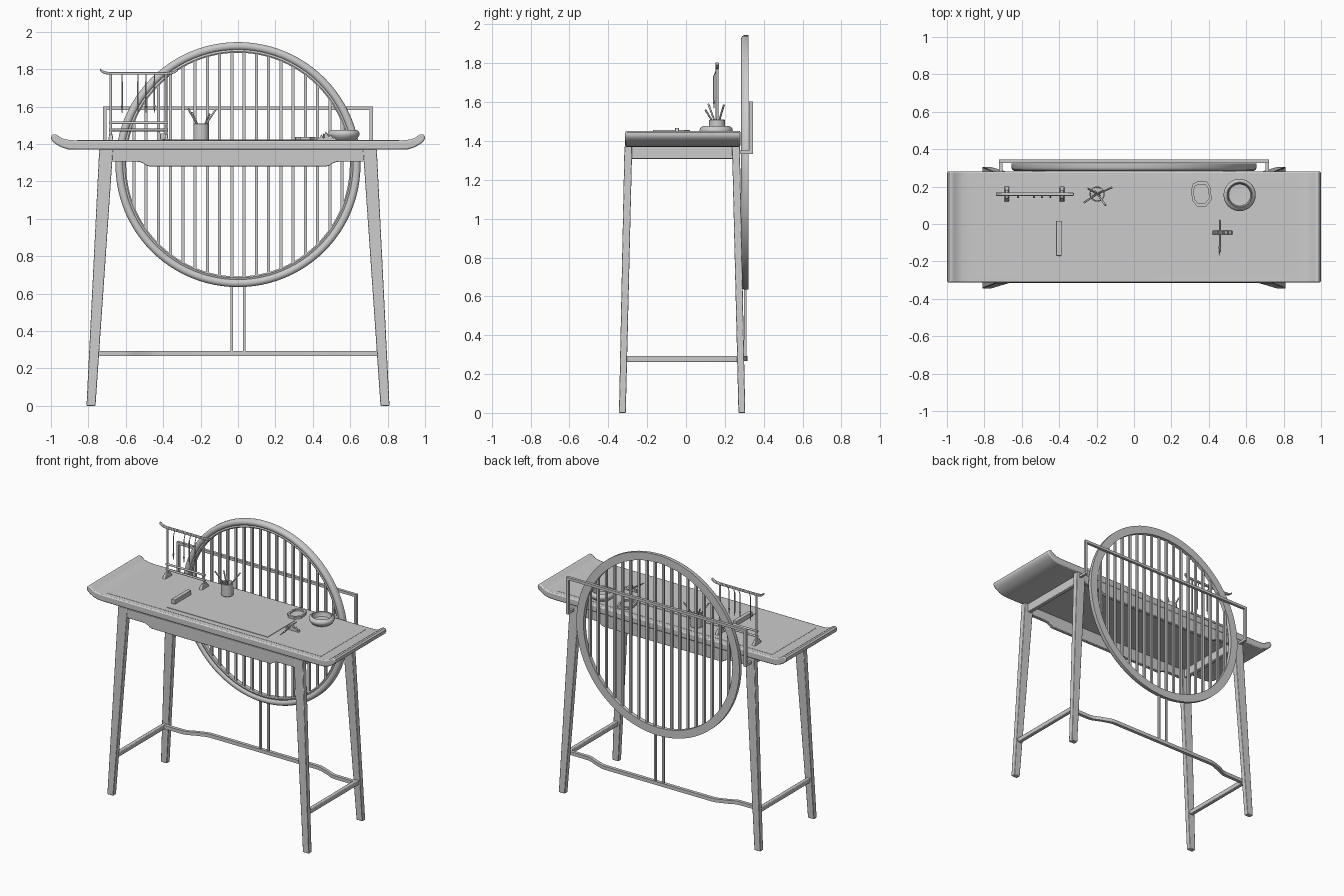
import bpy, bmesh, math
from mathutils import Vector, Matrix

if "Cube" in bpy.data.objects:
    bpy.data.objects.remove(bpy.data.objects["Cube"])


def finish(name, bm, bevel=0.0, smooth=True):
    bmesh.ops.recalc_face_normals(bm, faces=bm.faces)
    me = bpy.data.meshes.new(name)
    bm.to_mesh(me)
    bm.free()
    ob = bpy.data.objects.new(name, me)
    bpy.context.collection.objects.link(ob)
    if smooth:
        bpy.ops.object.select_all(action='DESELECT')
        ob.select_set(True)
        bpy.context.view_layer.objects.active = ob
        bpy.ops.object.shade_smooth_by_angle(angle=math.radians(35))
    if bevel:
        m = ob.modifiers.new("soft_edges", 'BEVEL')
        m.width, m.segments, m.limit_method = bevel, 2, 'ANGLE'
        m.angle_limit = math.radians(60)
    return ob


def loft(name, a, b, bevel=0.0):
    """Solid between two matching 3D outlines."""
    bm = bmesh.new()
    va, vb = [bm.verts.new(p) for p in a], [bm.verts.new(p) for p in b]
    n = len(a)
    bm.faces.new(va)
    bm.faces.new(vb[::-1])
    for i in range(n):
        bm.faces.new((va[i], va[(i + 1) % n], vb[(i + 1) % n], vb[i]))
    return finish(name, bm, bevel)


def prism(name, pts, axis, lo, hi, bevel=0.0):
    """2D outline extruded along axis 'y' (x,z points) or 'z' (x,y points)."""
    put = (lambda p, t: (p[0], t, p[1])) if axis == 'y' else (lambda p, t: (p[0], p[1], t))
    return loft(name, [put(p, lo) for p in pts], [put(p, hi) for p in pts], bevel)


def rect(x0, x1, y0, y1):
    return [(x0, y0), (x1, y0), (x1, y1), (x0, y1)]


def box(name, x, y, z, bevel=0.0):
    return prism(name, rect(*x, *y), 'z', *z, bevel)


def rod(name, a, b, r1, r2=None, seg=12):
    a, b = Vector(a), Vector(b)
    bm = bmesh.new()
    mat = Matrix.Translation((a + b) / 2) @ (b - a).to_track_quat('Z', 'Y').to_matrix().to_4x4()
    bmesh.ops.create_cone(bm, cap_ends=True, segments=seg, radius1=r1,
                          radius2=r1 if r2 is None else r2, depth=(b - a).length, matrix=mat)
    return finish(name, bm)


def lathe(name, prof, center, axis='z', seg=48):
    """Closed (radius, height) profile turned around an axis."""
    bm = bmesh.new()
    rings = []
    for i in range(seg):
        t = 2 * math.pi * i / seg
        c, s = math.cos(t), math.sin(t)
        rings.append([bm.verts.new(Vector(center) + Vector((r * c, h, r * s) if axis == 'y' else (r * c, r * s, h)))
                      for r, h in prof])
    n = len(prof)
    for i in range(seg):
        p, q = rings[i], rings[(i + 1) % seg]
        for j in range(n):
            k = (j + 1) % n
            bm.faces.new((p[j], q[j], q[k], p[k]))
    bmesh.ops.remove_doubles(bm, verts=bm.verts, dist=1e-6)
    return finish(name, bm)


def strip(path, h):
    """Band outline of half width h around a mostly horizontal path."""
    return [(x, y - h) for x, y in path] + [(x, y + h) for x, y in reversed(path)]


def mirrored(half):
    """Right-hand path points completed by their left-hand mirror."""
    return [(-x, y) for x, y in reversed(half)] + half


# Table top with upturned ends, inset panel
under = [(.86, 1.37), (.91, 1.372), (.945, 1.383), (.975, 1.4), (.993, 1.415), (1, 1.43), (.998, 1.443),
         (.988, 1.452), (.975, 1.452), (.962, 1.445), (.945, 1.432), (.92, 1.424), (.88, 1.42)]
prism("table_top", under + [(-x, z) for x, z in reversed(under)], 'y', -.313, .28, .008)
box("top_panel", (-.86, .86), (-.275, .24), (1.41, 1.4215))

# Tapered splayed legs
YC = -.02
for sx in (1, -1):
    side = "right" if sx > 0 else "left"
    for sy in (1, -1):
        foot = [(sx * x, YC + sy * y, 0) for x, y in rect(.762, .81, .29, .325)]
        head = [(sx * x, YC + sy * y, 1.372) for x, y in rect(.668, .742, .257, .297)]
        loft(("back_leg_" if sy > 0 else "front_leg_") + side, foot, head, .004)
    # Side apron and side stretcher
    box("side_apron_" + side, sorted((sx * .685, sx * .715)), (-.29, .25), (1.308, 1.372), .004)
    box("side_stretcher_" + side, sorted((sx * .757, sx * .785)), (-.315, .275), (.262, .294), .004)

# Front and back aprons with a lowered middle
apron = mirrored([(.47, 1.28), (.487, 1.284), (.505, 1.296), (.525, 1.304), (.545, 1.306), (.72, 1.306), (.72, 1.372)])
prism("front_apron", apron, 'y', -.315, -.29, .003)
prism("back_apron", apron, 'y', .25, .275, .003)

# Wavy rear stretcher
wave = mirrored([(.43, .305), (.46, .301), (.49, .29), (.52, .28), (.55, .267), (.58, .252), (.61, .247), (.77, .245)])
prism("rear_stretcher", strip(wave, .012), 'z', .268, .293)

# Round lattice screen
lathe("screen_ring", [(.598, .323), (.655, .323), (.655, .3), (.65, .29), (.64, .284), (.627, .284),
                      (.618, .29), (.615, .295), (.605, .291), (.598, .295)], (0, 0, 1.29), 'y', 96)
for i in range(18):
    x = (i - 8.5) * .0655
    h = math.sqrt(.605 ** 2 - x * x)
    box(f"screen_bar_{i + 1}", (x - .008, x + .008), (.297, .313), (1.29 - h, 1.29 + h))
for x in (-.033, .033):
    box("screen_support", (x - .007, x + .007), (.298, .312), (.285, .64))

# Rear carrying frame behind the screen
box("frame_rail", (-.722, .722), (.325, .345), (1.583, 1.602))
for sx in (1, -1):
    xs = sorted((sx * .704, sx * .722))
    box("frame_post", xs, (.325, .345), (1.333, 1.583))
    box("frame_bracket", xs, (.26, .325), (1.333, 1.351))

# Brush hanger with hanging brushes
T = 1.42
HY = .16
beam = [(-.738, 1.798), (-.725, 1.787), (-.705, 1.78), (-.68, 1.778), (-.385, 1.778), (-.355, 1.78), (-.335, 1.787), (-.322, 1.798)]
prism("hanger_beam", strip(beam, .007), 'y', HY - .009, HY + .009, .003)
for x in (-.68, -.385):
    rod("hanger_post", (x, HY, T), (x, HY, 1.775), .007)
    loft("hanger_foot", [(x + a, HY + b, T) for a, b in rect(-.013, .013, -.042, .042)],
         [(x + a, HY + b, T + .035) for a, b in rect(-.009, .009, -.02, .02)], .003)
for z in (1.475, 1.513):
    rod("hanger_rail", (-.69, HY, z), (-.375, HY, z), .007)
for x in (-.62, -.535, -.492, -.447):
    y = HY - .016
    rod("hanging_cord", (x, HY, 1.775), (x, y, 1.735), .0025, seg=6)
    rod("hanging_brush", (x, y, 1.735), (x, y, 1.61), .004)
    rod("brush_tip", (x, y, 1.61), (x, y, 1.565), .006, .001)

# Brush pot with brushes leaning outwards
P = (-.197, .16)
lathe("brush_pot", [(0, T), (.038, T), (.041, T + .004), (.041, T + .088), (.035, T + .09), (.034, T + .01), (0, T + .01)], (*P, 0))
for dx, dy, z in ((.078, .035, 1.585), (-.07, -.045, 1.59), (.045, -.06, 1.56), (-.05, .03, 1.57)):
    rod("pot_brush", (P[0] - dx * .3, P[1] - dy * .3, T + .012), (P[0] + dx, P[1] + dy, z), .004, .005)

# Paper sheet and paper weight
box("paper_sheet", (-.407, .403), (-.235, .087), (1.42, 1.425))
box("paper_weight", (-.417, -.387), (-.17, .017), (1.424, 1.457), .003)

# Ink stone: irregular slab with a raised rim
outline = [(.055, -.03), (.05, .035), (.03, .068), (-.015, .07), (-.045, .055), (-.055, .02), (-.048, -.035), (-.025, -.065), (.025, -.068)]
S = (.36, .16)
big = [(S[0] + x, S[1] + y) for x, y in outline]
small = [(S[0] + x * .75, S[1] + y * .75) for x, y in outline]
bm = bmesh.new()
loops = [[bm.verts.new((x, y, z)) for x, y in pts] for pts, z in ((big, T), (big, T + .018), (small, T + .018), (small, T + .008))]
for a, b in zip(loops, loops[1:]):
    for i in range(len(a)):
        j = (i + 1) % len(a)
        bm.faces.new((a[i], a[j], b[j], b[i]))
bm.faces.new(loops[0][::-1])
bm.faces.new(loops[-1])
finish("ink_stone", bm)

# Round water bowl
lathe("water_bowl", [(0, T), (.06, T), (.075, T + .012), (.084, T + .026), (.086, T + .036), (.081, T + .048), (.069, T + .056),
                     (.064, T + .054), (.066, T + .04), (.058, T + .02), (0, T + .016)], (.565, .155, 0))

# Mountain-shaped brush rest and resting brush
ridge = [(.42, T), (.425, 1.437), (.435, 1.43), (.445, 1.452), (.456, 1.438), (.47, 1.468), (.484, 1.44),
         (.497, 1.45), (.508, 1.432), (.52, 1.437), (.527, T)]
prism("brush_rest", ridge, 'y', -.056, -.036, .002)
rod("resting_brush", (.458, .02, 1.452), (.458, -.12, 1.436), .004)
rod("resting_brush_tip", (.458, -.12, 1.436), (.458, -.17, 1.43), .006, .001)
